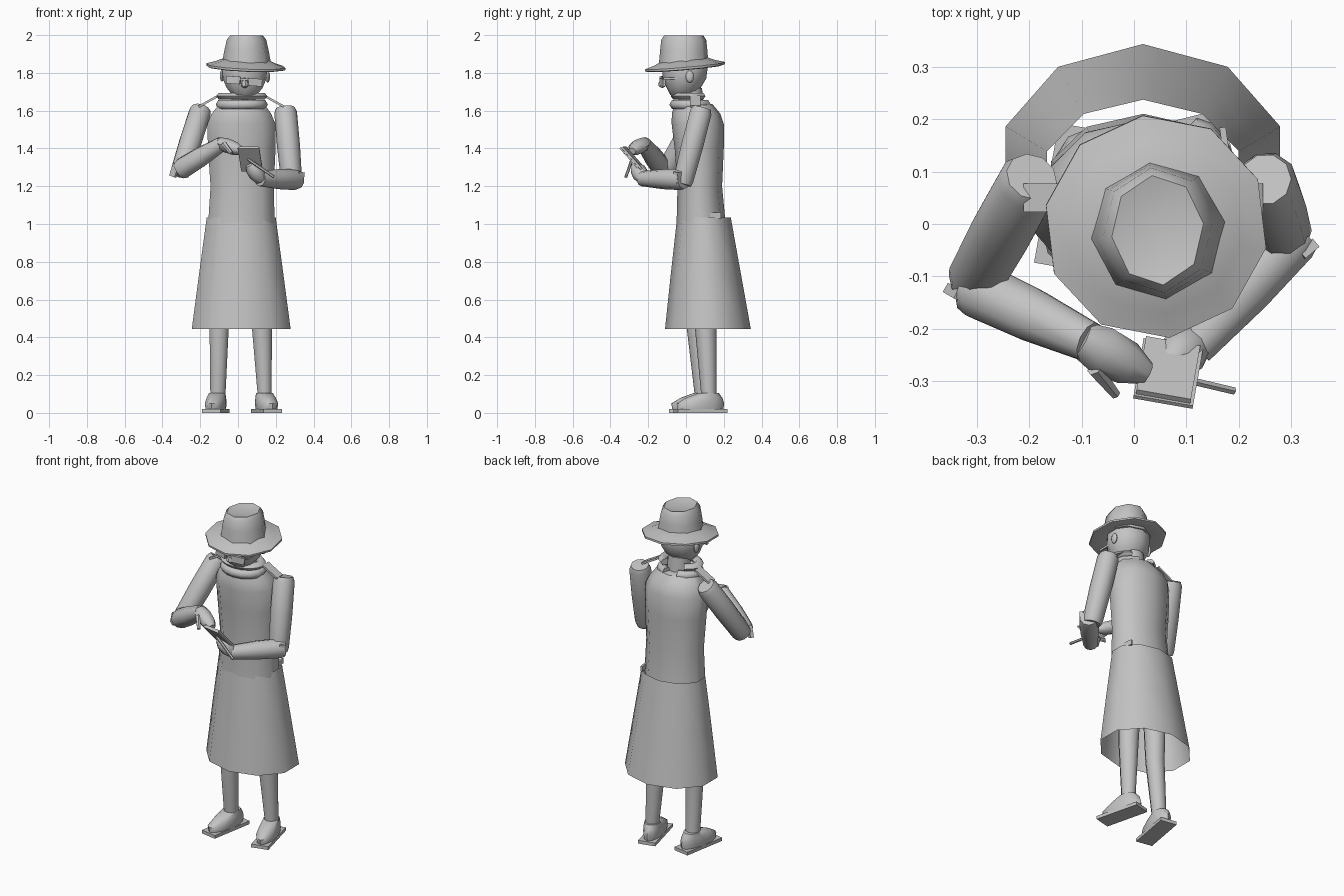
import bpy, bmesh
from math import sin, cos, pi, radians
from mathutils import Matrix, Vector, Euler

cube = bpy.data.objects.get("Cube")
if cube:
    bpy.data.objects.remove(cube, do_unlink=True)

grey = bpy.data.materials.new("plain_grey")
grey.use_nodes = True
grey.diffuse_color = (0.55, 0.55, 0.55, 1)
grey.node_tree.nodes["Principled BSDF"].inputs["Base Color"].default_value = (0.55, 0.55, 0.55, 1)


def finish(name, bm, matrix=None, angle=50):
    """Turn a bmesh into a shaded grey object."""
    if matrix:
        bm.transform(matrix)
    bmesh.ops.recalc_face_normals(bm, faces=bm.faces)
    mesh = bpy.data.meshes.new(name)
    bm.to_mesh(mesh)
    bm.free()
    mesh.materials.append(grey)
    obj = bpy.data.objects.new(name, mesh)
    bpy.context.collection.objects.link(obj)
    bpy.ops.object.select_all(action='DESELECT')
    obj.select_set(True)
    bpy.context.view_layer.objects.active = obj
    bpy.ops.object.shade_smooth_by_angle(angle=radians(angle))
    return obj


def loft(name, rings, sides=10, caps=True, matrix=None, phase=90):
    """Skin elliptical rings given as (x, y, z, radius_x, radius_y)."""
    bm = bmesh.new()
    loops = []
    for cx, cy, z, rx, ry in rings:
        angles = [radians(phase) + 2 * pi * i / sides for i in range(sides)]
        loops.append([bm.verts.new((cx + rx * cos(a), cy + ry * sin(a), z)) for a in angles])
    for low, high in zip(loops, loops[1:]):
        for i in range(sides):
            j = (i + 1) % sides
            bm.faces.new((low[i], low[j], high[j], high[i]))
    if caps:
        bm.faces.new(loops[0])
        bm.faces.new(loops[-1])
    return finish(name, bm, matrix)


def limb(name, start, end, profile, sides=10, flat=1):
    """Round part from start to end; profile holds (fraction, radius)."""
    a, b = Vector(start), Vector(end)
    span = b - a
    m = Matrix.Translation(a) @ span.to_track_quat('Z', 'Y').to_matrix().to_4x4()
    return loft(name, [(0, 0, t * span.length, r, r * flat) for t, r in profile], sides, True, m)


def box(name, centre, size, rotation=(0, 0, 0)):
    bm = bmesh.new()
    bmesh.ops.create_cube(bm, size=1)
    turn = Euler([radians(v) for v in rotation]).to_matrix().to_4x4()
    return finish(name, bm, Matrix.Translation(centre) @ turn @ Matrix.Diagonal((*size, 1)))


def ball(name, centre, size, rotation=(0, 0, 0)):
    bm = bmesh.new()
    bmesh.ops.create_uvsphere(bm, u_segments=10, v_segments=6, radius=1)
    turn = Euler([radians(v) for v in rotation]).to_matrix().to_4x4()
    return finish(name, bm, Matrix.Translation(centre) @ turn @ Matrix.Diagonal((*size, 1)))


def roll(name, centre, rx, ry, thick, height, gap, steps=14, sides=6):
    """Fabric roll around the neck, open at the back."""
    bm = bmesh.new()
    rows = []
    for i in range(steps + 1):
        a = radians(90 + gap / 2) + (2 * pi - radians(gap)) * i / steps
        row = []
        for k in range(sides):
            t = 2 * pi * k / sides
            d = thick * cos(t)
            row.append(bm.verts.new((centre[0] + (rx + d) * cos(a),
                                     centre[1] + (ry + d) * sin(a),
                                     centre[2] + height * sin(t))))
        rows.append(row)
    for p, q in zip(rows, rows[1:]):
        for k in range(sides):
            n = (k + 1) % sides
            bm.faces.new((p[k], p[n], q[n], q[k]))
    bm.faces.new(rows[0])
    bm.faces.new(rows[-1])
    return finish(name, bm, angle=65)


# Coat
loft("coat_body", [(.018, .08, 1.0, .185, .13), (.022, .073, 1.2, .176, .118),
                   (.02, .07, 1.4, .188, .13), (.018, .062, 1.53, .19, .138),
                   (.018, .053, 1.585, .165, .128), (.02, .04, 1.635, .125, .1)])
loft("coat_skirt", [(.017, .095, 1.035, .192, .142), (.017, .105, .74, .234, .185),
                    (.017, .116, .445, .275, .227)], caps=False)
box("belt_tab", (.178, .12, 1.045), (.012, .13, .03), (0, 0, 8))
roll("lower_collar", (.02, .025, 1.632), .11, .085, .028, .028, 40)
roll("upper_collar", (.02, .02, 1.677), .11, .075, .026, .02, 70)
for name, x, tilt in (("right_epaulette", -.16, -29), ("left_epaulette", .195, 29)):
    box(name, (x, .05, 1.648), (.11, .055, .012), (0, tilt, 0))

# Head and face
loft("neck", [(.03, .03, 1.58, .07, .065), (.03, .02, 1.72, .065, .065)])
loft("head", [(.035, -.015, 1.658, .035, .035), (.035, -.02, 1.685, .07, .065),
              (.035, -.012, 1.72, .1, .09), (.035, -.008, 1.77, .122, .115),
              (.035, -.005, 1.83, .125, .12), (.035, -.005, 1.88, .1, .1)])
ball("right_ear", (-.085, .02, 1.785), (.012, .022, .032))
ball("left_ear", (.158, .02, 1.78), (.012, .022, .032))
limb("nose", (.033, -.11, 1.775), (.037, -.135, 1.725), [(0, .01), (.8, .02), (1, .012)], 6)
box("right_lens", (-.025, -.125, 1.762), (.075, .014, .04), (0, 4, -14))
box("left_lens", (.09, -.125, 1.75), (.075, .014, .04), (0, 4, 14))
box("glasses_bridge", (.033, -.135, 1.765), (.05, .012, .01), (0, 4, 0))
for name, x, z in (("right_temple", -.077, 1.778), ("left_temple", .143, 1.77)):
    box(name, (x, -.05, z), (.008, .14, .012))

# Hat
tilt = Matrix.Translation((.042, -.005, 1.835)) @ Euler((radians(5), radians(2.5), 0)).to_matrix().to_4x4()
loft("hat_brim", [(0, 0, .015, .11, .11), (0, 0, -.012, .2, .2), (0, 0, -.008, .214, .214),
                  (0, 0, .003, .214, .214), (0, 0, .018, .165, .165),
                  (0, 0, .035, .125, .125)], 10, True, tilt, 97)
loft("hat_crown", [(.045, -.012, 1.84, .133, .133), (.045, -.012, 1.92, .118, .126),
                   (.045, -.012, 1.975, .105, .12), (.045, -.012, 1.998, .088, .105),
                   (.045, -.012, 1.988, .05, .065)], 8, True, None, 97)

# Arms
SLEEVE = [(0, .05), (.06, .06), (.5, .061), (.94, .056), (1, .05)]
CUFF = [(0, .05), (.08, .056), (.5, .053), (1, .04)]
HAND = [(0, .035), (.3, .046), (.7, .042), (1, .022)]
limb("right_upper_sleeve", (-.195, .09, 1.61), (-.305, -.11, 1.27), SLEEVE)
limb("right_forearm", (-.31, -.12, 1.285), (-.085, -.225, 1.425), CUFF)
limb("right_hand", (-.1, -.22, 1.43), (.025, -.285, 1.385), HAND, 8, .85)
limb("right_finger", (-.075, -.275, 1.425), (-.035, -.325, 1.375), [(0, .016), (1, .01)], 6)
limb("left_upper_sleeve", (.25, .085, 1.615), (.285, -.02, 1.21), SLEEVE)
limb("left_forearm", (.315, -.01, 1.235), (.115, -.235, 1.24), CUFF)
limb("left_hand", (.12, -.225, 1.235), (.06, -.27, 1.315), HAND, 8, .9)
box("right_elbow_strap", (-.335, -.135, 1.285), (.035, .02, .07), (0, 20, -30))
box("left_elbow_strap", (.33, -.05, 1.245), (.035, .02, .06), (0, 10, 40))

# Notebook and pen
for name, lift, size in (("notebook_cover", 0, (.115, .165, .008)), ("notebook_pages", .009, (.105, .155, .012))):
    box(name, (.065, -.285 + lift * .75, 1.342 + lift * .65), size, (-48, 0, -10))
limb("pen", (.05, -.285, 1.345), (.19, -.318, 1.25), [(0, .005), (.1, .008), (1, .008)], 6)

# Legs and shoes
loft("left_leg", [(.14, .12, .06, .038, .04), (.14, .12, .12, .04, .042),
                  (.127, .105, .44, .055, .057), (.1, .09, .95, .075, .07)])
loft("right_leg", [(-.108, .09, .06, .04, .04), (-.106, .085, .12, .043, .042),
                   (-.1, .06, .44, .053, .055), (-.08, .075, .95, .075, .07)])
for side, x, y, turn in (("left", .14, .12, 14), ("right", -.11, .095, -10)):
    place = Matrix.Translation((x, y, 0)) @ Matrix.Rotation(radians(turn), 4, 'Z')
    loft(side + "_shoe", [(0, -.045, .018, .05, .125), (0, -.045, .05, .055, .13),
                          (0, -.025, .08, .05, .1), (0, 0, .105, .045, .055)], 12, True, place)
    box(side + "_sole", place @ Vector((0, -.045, .01)), (.1, .27, .02), (0, 0, turn))
